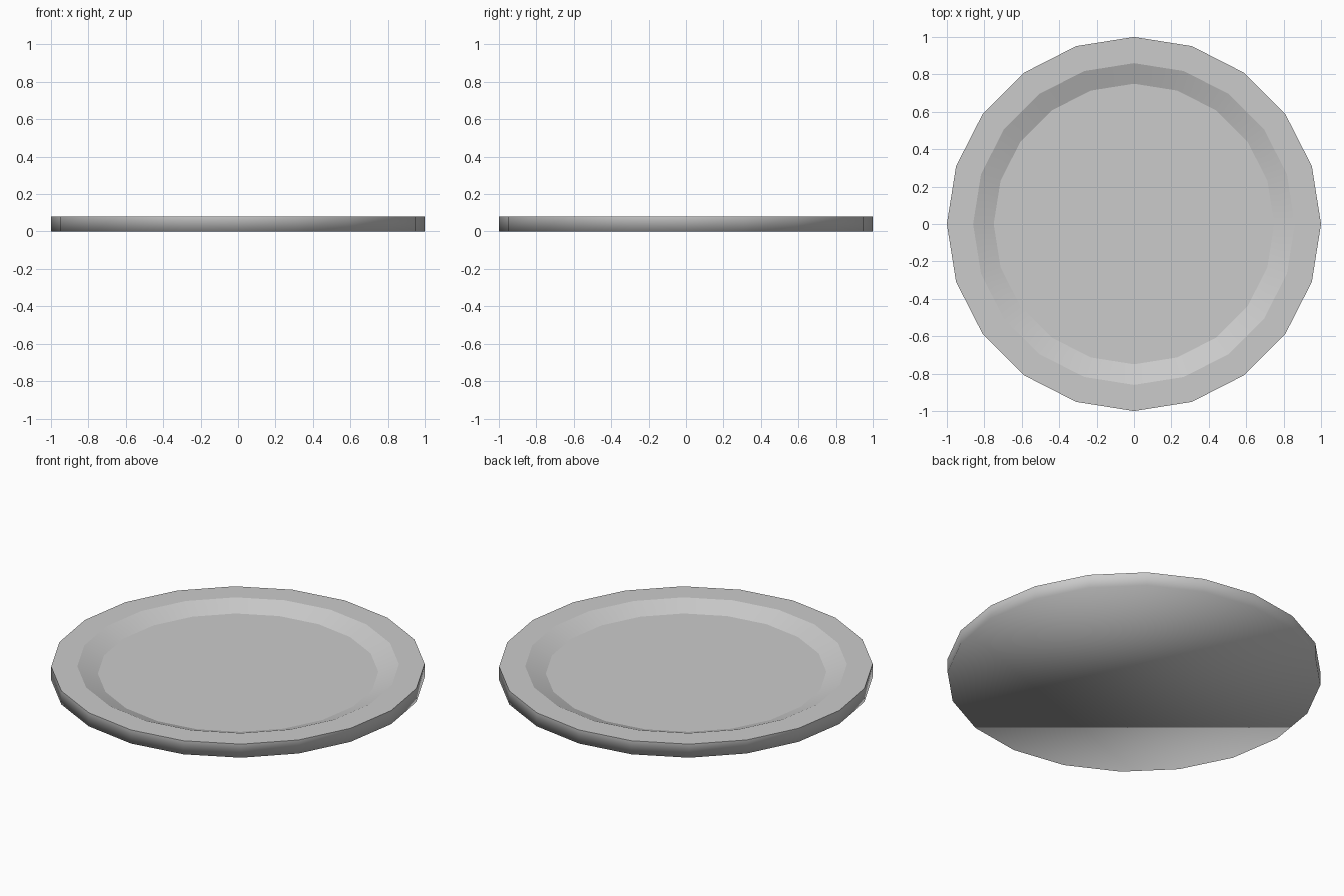
import bpy
import bmesh
from math import cos, sin, pi

if "Cube" in bpy.data.objects:
    bpy.data.objects.remove(bpy.data.objects["Cube"])

SIDES = 20
# (radius, height) from the underside, up the wall, over the rim, into the well
PROFILE = [(1.0, 0.0), (1.0, 0.08), (0.86, 0.08), (0.75, 0.036)]


def ring(bm, radius, z):
    return [bm.verts.new((radius * cos(2 * pi * i / SIDES),
                          radius * sin(2 * pi * i / SIDES), z))
            for i in range(SIDES)]


bm = bmesh.new()
rings = [ring(bm, r, z) for r, z in PROFILE]

# outer wall, flat rim and sloped inner band
for low, high in zip(rings, rings[1:]):
    for i in range(SIDES):
        j = (i + 1) % SIDES
        bm.faces.new((low[i], low[j], high[j], high[i]))

# underside and well floor
bm.faces.new(rings[0][::-1])
bm.faces.new(rings[-1])

# smooth around the plate, crisp along the upper rings;
# the underside blends softly into the wall
for f in bm.faces:
    f.smooth = True
for loop in rings[1:]:
    for i in range(SIDES):
        bm.edges.get((loop[i], loop[(i + 1) % SIDES])).smooth = False

bm.normal_update()
mesh = bpy.data.meshes.new("plate")
bm.to_mesh(mesh)
bm.free()
plate = bpy.data.objects.new("plate", mesh)
bpy.context.collection.objects.link(plate)
